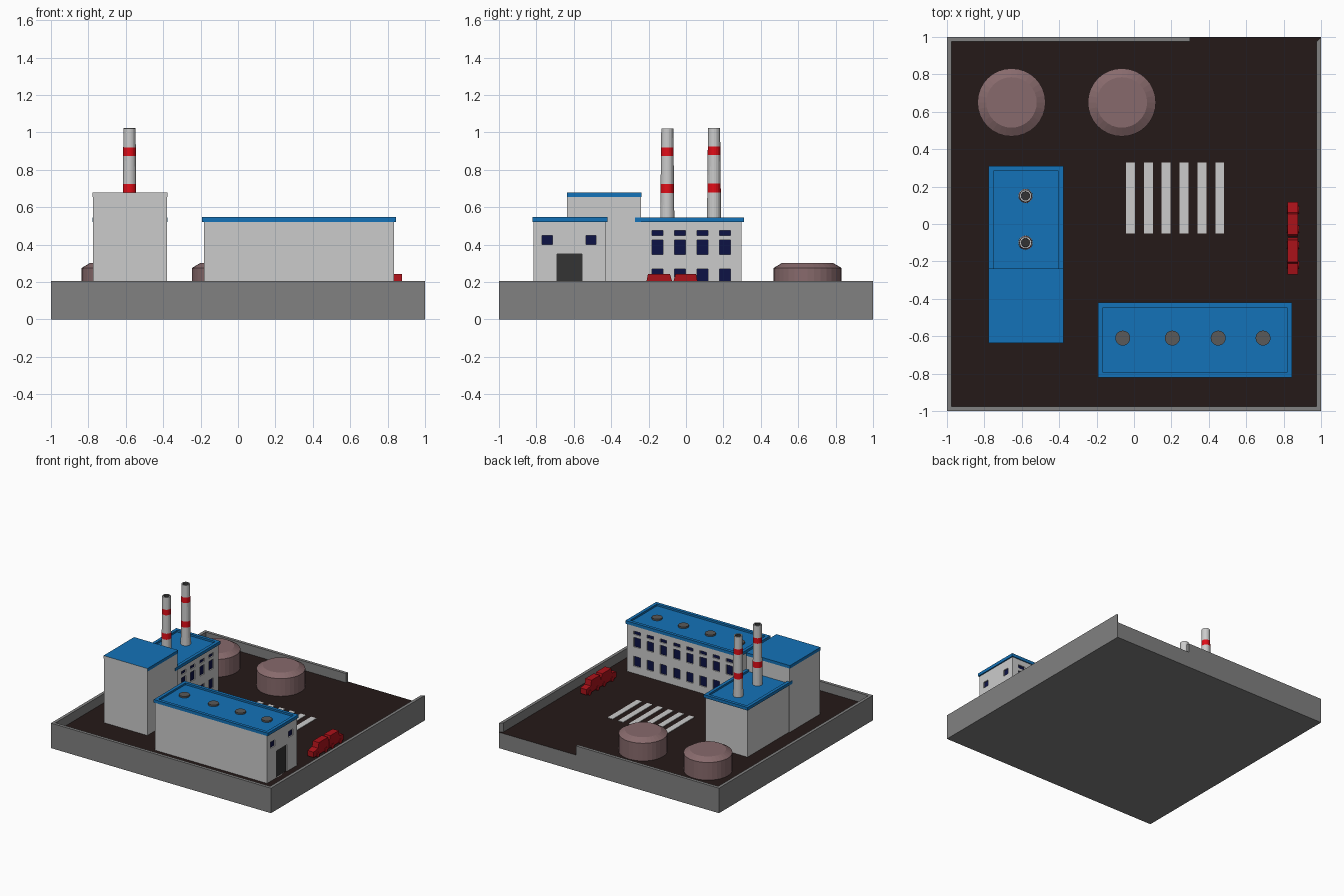
import bpy, bmesh, math
from mathutils import Vector

if "Cube" in bpy.data.objects:
    bpy.data.objects.remove(bpy.data.objects["Cube"])

G = 0.13  # yard level


def mat(name, *c):
    m = bpy.data.materials.new(name)
    m.diffuse_color = (*c, 1)
    m.use_nodes = True
    m.node_tree.nodes["Principled BSDF"].inputs["Base Color"].default_value = m.diffuse_color
    return m


PLASTER = mat("plaster", 0.6, 0.6, 0.6)
CONCRETE = mat("concrete", 0.22, 0.22, 0.22)
ASPHALT = mat("asphalt", 0.018, 0.010, 0.009)
BLUE = mat("roof_blue", 0.007, 0.17, 0.48)
RED = mat("band_red", 0.75, 0.004, 0.009)
CAR = mat("car_red", 0.41, 0.006, 0.010)
TANK = mat("tank_pink", 0.245, 0.144, 0.15)
GLASS = mat("window_navy", 0.004, 0.006, 0.06)
DARK = mat("door_dark", 0.034, 0.034, 0.034)
VENT = mat("vent_grey", 0.10, 0.10, 0.10)


def finish(bm, name, *mats):
    bmesh.ops.recalc_face_normals(bm, faces=bm.faces)
    me = bpy.data.meshes.new(name)
    bm.to_mesh(me)
    bm.free()
    for m in mats:
        me.materials.append(m)
    ob = bpy.data.objects.new(name, me)
    bpy.context.collection.objects.link(ob)
    return ob


def add_box(bm, x0, x1, y0, y1, z0, z1):
    vs = bmesh.ops.create_cube(bm, size=1)["verts"]
    for v in vs:
        v.co = Vector((x1 if v.co.x > 0 else x0,
                       y1 if v.co.y > 0 else y0,
                       z1 if v.co.z > 0 else z0))


def boxes(name, dims, *mats):
    bm = bmesh.new()
    for d in dims:
        add_box(bm, *d)
    return finish(bm, name, *mats)


def prism(name, pts, vec, *mats):
    bm = bmesh.new()
    f = bm.faces.new([bm.verts.new(p) for p in pts])
    r = bmesh.ops.extrude_face_region(bm, geom=[f])
    bmesh.ops.translate(bm, vec=vec, verts=[g for g in r["geom"] if isinstance(g, bmesh.types.BMVert)])
    if not f.is_valid or len([x for x in bm.faces if len(x.verts) == len(pts)]) < 2:
        bmesh.ops.holes_fill(bm, edges=bm.edges)
    return finish(bm, name, *mats)


def lathe(name, cx, cy, prof, n, *mats):
    """prof: (radius, z, material of the band that ends here)"""
    bm = bmesh.new()
    rings = [[bm.verts.new((cx + r * math.cos(2 * math.pi * i / n),
                            cy + r * math.sin(2 * math.pi * i / n), z))
              for i in range(n)] for r, z, _ in prof]
    for k in range(1, len(rings)):
        a, b = rings[k - 1], rings[k]
        for i in range(n):
            j = (i + 1) % n
            bm.faces.new((a[i], a[j], b[j], b[i])).material_index = prof[k][2]
    bm.faces.new(rings[0][::-1])
    bm.faces.new(rings[-1]).material_index = prof[-1][2]
    return finish(bm, name, *mats)


def tray_roof(name, x0, x1, y0, y1, z0, z1):
    # slab with a raised rim
    bm = bmesh.new()
    add_box(bm, x0, x1, y0, y1, z0, z1)
    top = max(bm.faces, key=lambda f: f.calc_center_median().z)
    bmesh.ops.inset_region(bm, faces=[top], thickness=0.037)
    r = bmesh.ops.extrude_face_region(bm, geom=[top])
    vs = [g for g in r["geom"] if isinstance(g, bmesh.types.BMVert)]
    bmesh.ops.translate(bm, vec=(0, 0, -0.015), verts=vs)
    if top.is_valid:
        bm.faces.remove(top)
    return finish(bm, name, BLUE)


def recess(body, axis, face, openings, name, m):
    """Cut shallow openings (u0, u1, z0, z1) in a + side wall and set panes in them."""
    def dims(d0, d1):
        return [(face + d0, face + d1, a, b, c, d) if axis == "x" else
                (a, b, face + d0, face + d1, c, d) for a, b, c, d in openings]
    cutter = boxes(name + "_cutter", dims(-0.012, 0.02))
    cutter.hide_render = True
    cutter.hide_viewport = True
    mod = body.modifiers.new("openings", "BOOLEAN")
    mod.operation, mod.solver, mod.object = "DIFFERENCE", "EXACT", cutter
    boxes(name, dims(-0.014, -0.009), m)


def window_grid(start, count):
    rows = [(0.19, 0.27), (0.348, 0.425), (0.45, 0.477)]
    return [(start + 0.12 * i - 0.03, start + 0.12 * i + 0.03, a, b)
            for i in range(count) for a, b in rows]


# yard slab with dark top
slab = boxes("yard_slab", [(-1, 1, -1, 1, 0, G)], CONCRETE, ASPHALT)
for p in slab.data.polygons:
    if p.normal.z > 0.5:
        p.material_index = 1

# perimeter wall with an entrance gap at the back right
t = 0.975
outline = [(1, 1), (1, -1), (-1, -1), (-1, 1), (0.3, 1), (0.3, t),
           (-t, t), (-t, -t), (t, -t), (t, t)]
bm = bmesh.new()
lo = [bm.verts.new((x, y, G)) for x, y in outline]
hi = [bm.verts.new((x, y, 0.205)) for x, y in outline]
for i in range(10):
    j = (i + 1) % 10
    bm.faces.new((lo[i], lo[j], hi[j], hi[i]))
for i in range(4):  # top and bottom strips between outer and inner corners
    a, b, c, d = i, i + 1, (8 - i), 9 - i
    bm.faces.new((hi[a], hi[b], hi[c], hi[d]))
    bm.faces.new((lo[d], lo[c], lo[b], lo[a]))
finish(bm, "perimeter_wall", CONCRETE)

# tall block: roof edge is plain on the front
boxes("tall_block", [(-0.775, -0.38, -0.635, -0.24, 0.12, 0.655)], PLASTER)
cap = boxes("tall_block_roof", [(-0.778, -0.378, -0.635, -0.238, 0.655, 0.68)], BLUE, PLASTER)
for p in cap.data.polygons:
    if p.normal.y < -0.5:
        p.material_index = 1

# boiler house with windows on its right side
boiler = boxes("boiler_house", [(-0.768, -0.388, -0.25, 0.298, 0.12, 0.525)], PLASTER)
recess(boiler, "x", -0.388, window_grid(-0.152, 4), "boiler_house_windows", GLASS)
tray_roof("boiler_house_roof", -0.778, -0.378, -0.272, 0.31, 0.52, 0.545)

# long hall
hall = boxes("long_hall", [(-0.182, 0.835, -0.815, -0.428, 0.12, 0.525)], PLASTER)
recess(hall, "y", -0.428, window_grid(-0.095, 8), "hall_back_windows", GLASS)
recess(hall, "x", 0.835, [(-0.77, -0.715, 0.40, 0.45), (-0.535, -0.48, 0.40, 0.45)],
       "hall_end_windows", GLASS)
recess(hall, "x", 0.835, [(-0.69, -0.555, G, 0.35)], "hall_door", DARK)
tray_roof("long_hall_roof", -0.192, 0.845, -0.82, -0.42, 0.522, 0.547)
for i, x in enumerate((-0.06, 0.205, 0.45, 0.69)):
    lathe(f"roof_vent_{i}", x, -0.61, [(0.04, 0.525, 0), (0.04, 0.545, 0)], 20, VENT)

# chimneys with red bands and a dark hollow top
for i, (y, dz) in enumerate(((-0.1, 0), (0.15, 0.004))):
    lathe(f"chimney_{i}", -0.58, y,
          [(0.038, 0.52, 0), (0.036, 0.675 + dz, 0), (0.0355, 0.724 + dz, 1),
           (0.034, 0.875 + dz, 0), (0.0335, 0.92 + dz, 1), (0.032, 1.021 + dz, 0),
           (0.023, 1.021 + dz, 0), (0.022, 0.95, 2)], 20, PLASTER, RED, DARK)

# storage tanks
for i, x in enumerate((-0.655, -0.065)):
    lathe(f"storage_tank_{i}", x, 0.65,
          [(0.182, G - 0.01, 0), (0.182, 0.275, 0), (0.135, 0.303, 0)], 32, TANK)

# parking stripes
boxes("parking_stripes", [(-0.043 + 0.0955 * i, 0.005 + 0.0955 * i, -0.05, 0.33, G - 0.005, G + 0.004)
                          for i in range(6)], PLASTER)

# two parked cars, back to back: side profile (distance from the middle, height)
side = [(0, 0.145), (0.185, 0.145), (0.185, 0.19), (0.13, 0.2), (0.122, 0.243), (0.012, 0.243), (0, 0.2)]
for i, (y, s) in enumerate(((-0.073, -1), (-0.068, 1))):
    bm = bmesh.new()
    a, b = [[bm.verts.new((x, y + s * d * (1.07 if s < 0 else 1), z)) for d, z in side] for x in (0.822, 0.878)]
    bm.faces.new(a)
    bm.faces.new(b[::-1])
    for k in range(7):
        j = (k + 1) % 7
        bm.faces.new((a[k], b[k], b[j], a[j]))
    finish(bm, f"parked_car_{i}", CAR)
    bm = bmesh.new()
    for d in (0.04, 0.145):
        for x in (0.824, 0.876):
            r = bmesh.ops.create_cone(bm, cap_ends=True, segments=12, radius1=0.02, radius2=0.02, depth=0.012)
            for v in r["verts"]:
                v.co = Vector((x + v.co.z, y + s * d + v.co.x, G + 0.02 + v.co.y))
    finish(bm, f"car_wheels_{i}", CAR)
